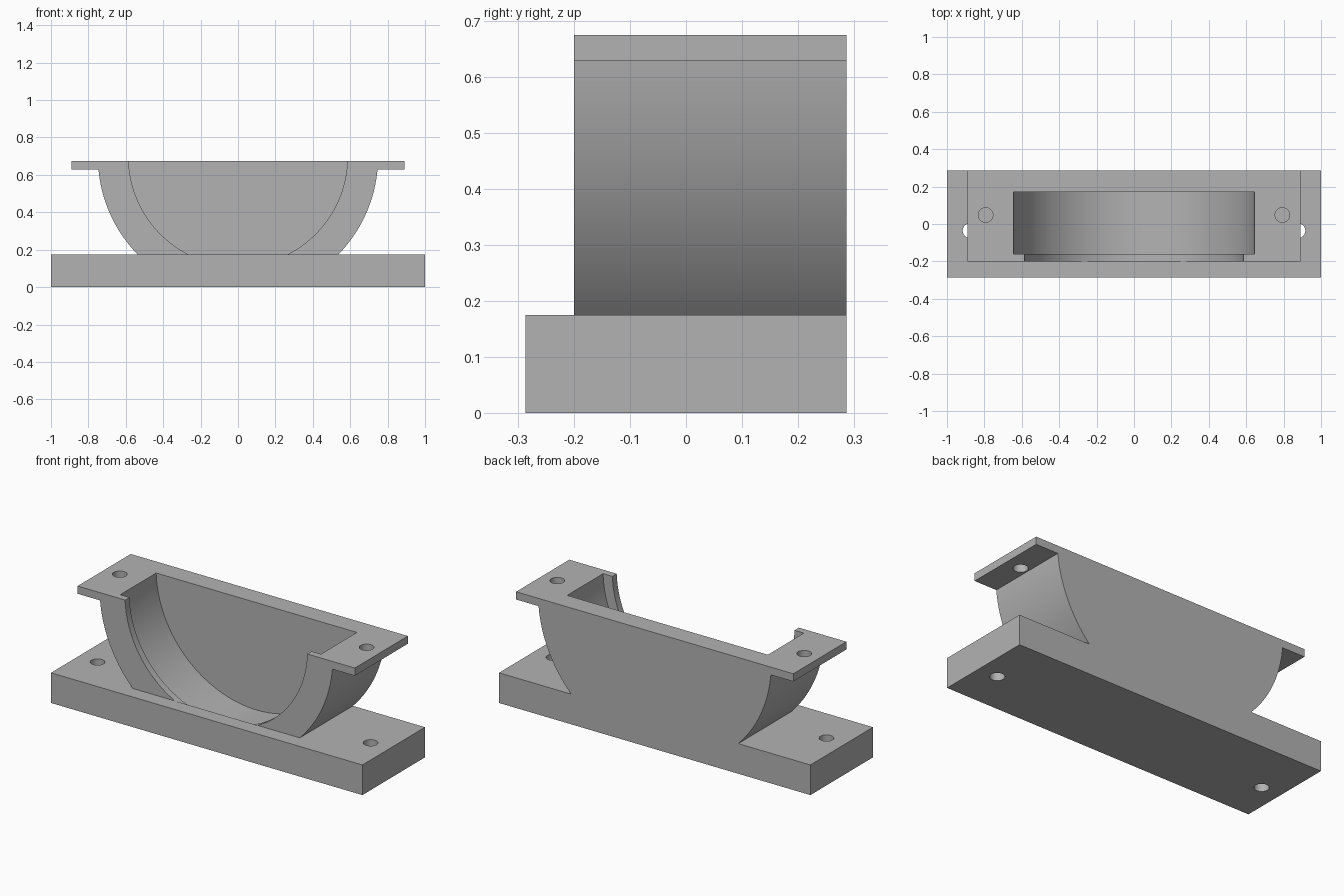
import bpy
import bmesh
import math
from mathutils import Matrix, Vector

if "Cube" in bpy.data.objects:
    bpy.data.objects.remove(bpy.data.objects["Cube"], do_unlink=True)

HALF_DEPTH = 0.287
BASE_TOP, FLANGE_LOW, TOP = 0.175, 0.63, 0.675
FRONT = -0.2                 # front of the cradle
AXIS_Z = 0.697               # height of the common arc axis
OUTER_R, RECESS_R, LIP_R = 0.749, 0.645, 0.5855

grey = bpy.data.materials.new("light grey")
grey.use_nodes = True
colour = (0.45, 0.45, 0.45, 1)
grey.diffuse_color = colour
grey.node_tree.nodes["Principled BSDF"].inputs["Base Color"].default_value = colour


def add_object(name, bm):
    bmesh.ops.recalc_face_normals(bm, faces=bm.faces)
    mesh = bpy.data.meshes.new(name)
    bm.to_mesh(mesh)
    bm.free()
    mesh.materials.append(grey)
    obj = bpy.data.objects.new(name, mesh)
    bpy.context.collection.objects.link(obj)
    return obj


def extrude_profile(name, points, y0, y1):
    """Extrude a closed x-z outline along y."""
    bm = bmesh.new()
    face = bm.faces.new([bm.verts.new((x, y0, z)) for x, z in points])
    new = bmesh.ops.extrude_face_region(bm, geom=[face])["geom"]
    verts = [g for g in new if isinstance(g, bmesh.types.BMVert)]
    bmesh.ops.translate(bm, verts=verts, vec=Vector((0, y1 - y0, 0)))
    return add_object(name, bm)


def disc_cutter(radius, y0, y1):
    ring = [(radius * math.cos(a), AXIS_Z + radius * math.sin(a))
            for a in (math.tau * i / 160 for i in range(160))]
    return extrude_profile("cutter", ring, y0, y1)


def hole_cutter(x, y, z0, z1, radius=0.039):
    bm = bmesh.new()
    bmesh.ops.create_cone(bm, cap_ends=True, segments=40, radius1=radius,
                          radius2=radius, depth=z1 - z0,
                          matrix=Matrix.Translation((x, y, (z0 + z1) / 2)))
    return add_object("cutter", bm)


def combine(target, other, operation):
    """Apply a boolean and remove the helper."""
    other.hide_render = True
    mod = target.modifiers.new("boolean", 'BOOLEAN')
    mod.operation = operation
    mod.solver = 'EXACT'
    mod.object = other
    bpy.context.view_layer.objects.active = target
    bpy.ops.object.modifier_apply(modifier=mod.name)
    bpy.data.objects.remove(other, do_unlink=True)


# Base block
bracket = extrude_profile("cradle_bracket",
                          [(-1, 0), (1, 0), (1, BASE_TOP), (-1, BASE_TOP)],
                          -HALF_DEPTH, HALF_DEPTH)

# Curved cradle with its side flanges, sunk slightly into the base
start = math.asin((BASE_TOP - AXIS_Z) / OUTER_R)
end = math.asin((FLANGE_LOW - AXIS_Z) / OUTER_R)
arc = [(OUTER_R * math.cos(a), AXIS_Z + OUTER_R * math.sin(a))
       for a in (start + (end - start) * i / 32 for i in range(33))]
half = [(arc[0][0], 0.1)] + arc + [(0.89, FLANGE_LOW), (0.89, TOP)]
outline = half + [(-x, z) for x, z in reversed(half)]
cradle = extrude_profile("cradle", outline, FRONT, HALF_DEPTH)
combine(bracket, cradle, 'UNION')

# Wide round recess, closed by the back wall, and the narrower front lip
combine(bracket, disc_cutter(RECESS_R, -0.16, 0.17), 'DIFFERENCE')
combine(bracket, disc_cutter(LIP_R, FRONT - 0.0005, 0.0), 'DIFFERENCE')

# Screw holes in the flanges and the base
for side in (-1, 1):
    combine(bracket, hole_cutter(side * 0.793, 0.048, 0.6, 0.7), 'DIFFERENCE')
    combine(bracket, hole_cutter(side * 0.877, -0.036, -0.05, 0.25), 'DIFFERENCE')

bpy.ops.object.select_all(action='DESELECT')
bracket.select_set(True)
bpy.context.view_layer.objects.active = bracket
bpy.ops.object.shade_smooth_by_angle(angle=math.radians(25))
